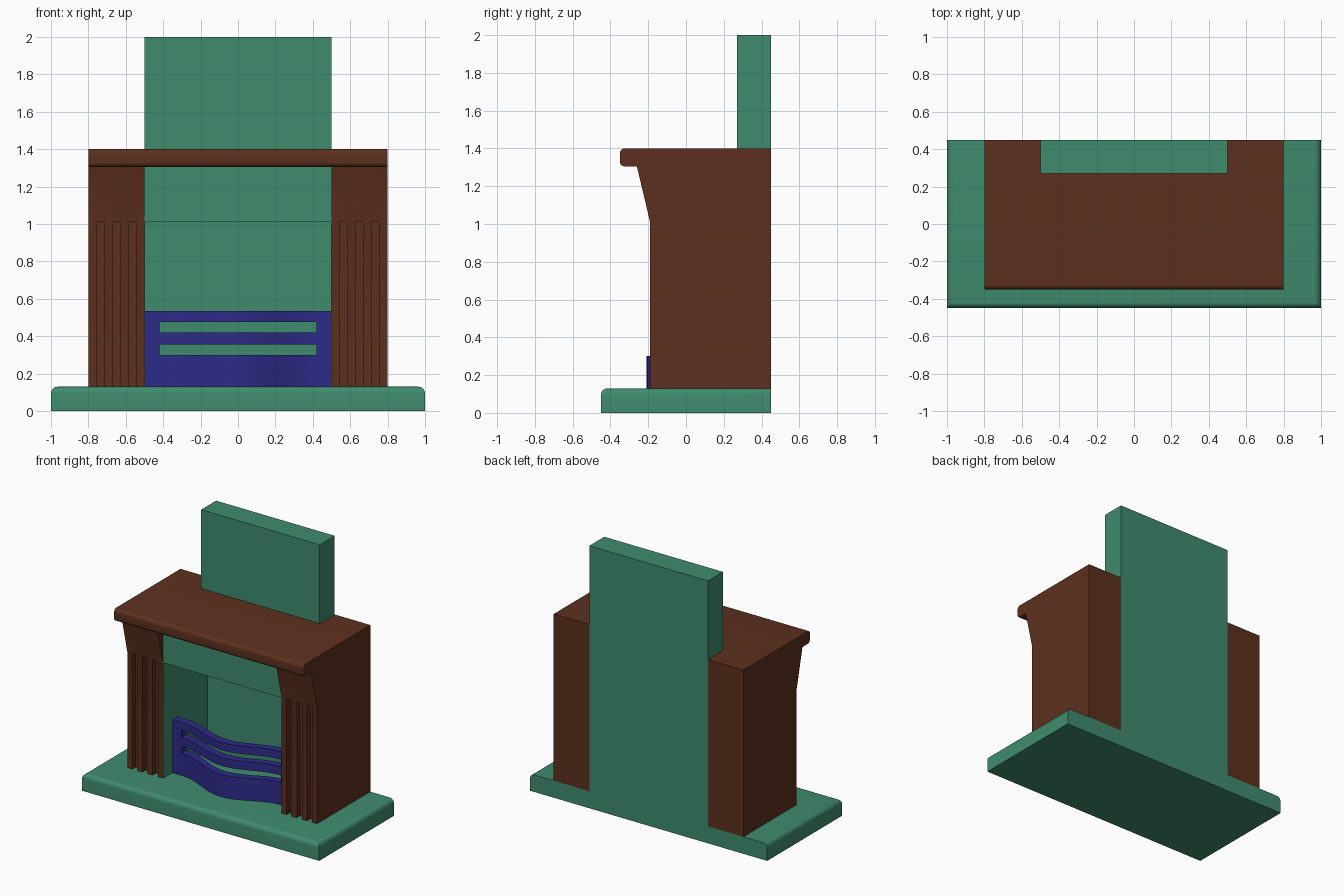
import bpy, bmesh, math

if "Cube" in bpy.data.objects:
    bpy.data.objects.remove(bpy.data.objects["Cube"])


def material(name, rgb):
    m = bpy.data.materials.new(name)
    m.diffuse_color = (*rgb, 1)
    m.use_nodes = True
    m.node_tree.nodes["Principled BSDF"].inputs["Base Color"].default_value = m.diffuse_color
    return m


STONE = material("green_stone", (0.05, 0.26, 0.155))
WOOD = material("brown_wood", (0.11, 0.03, 0.013))
IRON = material("blue_iron", (0.027, 0.023, 0.25))


def prism(bm, pts, lo, hi, axis):
    """Extrude a 2D outline along x (outline in y,z) or z (outline in x,y)."""
    def place(p, d):
        return (d, p[0], p[1]) if axis == "x" else (p[0], p[1], d)
    a = [bm.verts.new(place(p, lo)) for p in pts]
    b = [bm.verts.new(place(p, hi)) for p in pts]
    bm.faces.new(a)
    bm.faces.new(b[::-1])
    for i in range(len(pts)):
        j = (i + 1) % len(pts)
        bm.faces.new((a[j], a[i], b[i], b[j]))


def box(bm, x, y, z):
    prism(bm, [(x[0], y[0]), (x[1], y[0]), (x[1], y[1]), (x[0], y[1])], *z, "z")


def finish(bm, name, mat=None):
    bmesh.ops.recalc_face_normals(bm, faces=bm.faces[:])
    me = bpy.data.meshes.new(name)
    bm.to_mesh(me)
    bm.free()
    ob = bpy.data.objects.new(name, me)
    bpy.context.collection.objects.link(ob)
    if mat:
        me.materials.append(mat)
    return ob


def activate(ob):
    bpy.ops.object.select_all(action="DESELECT")
    ob.select_set(True)
    bpy.context.view_layer.objects.active = ob


def smooth(ob):
    activate(ob)
    bpy.ops.object.shade_smooth_by_angle(angle=math.radians(35))


def arc(cy, cz, r, start, end, n=5):
    return [(cy + r * math.cos(math.radians(start + (end - start) * i / n)),
             cz + r * math.sin(math.radians(start + (end - start) * i / n)))
            for i in range(n + 1)]


# Hearth slab, rounded along the top front and side edges
bm = bmesh.new()
box(bm, (-1, 1), (-0.45, 0.45), (0, 0.13))
edges = [e for e in bm.edges
         if all(v.co.z > 0.1 for v in e.verts) and not all(v.co.y > 0 for v in e.verts)]
bmesh.ops.bevel(bm, geom=edges, offset=0.035, segments=5, profile=0.5, affect="EDGES")
smooth(finish(bm, "hearth", STONE))

# Chimney breast, back wall and lintel share one side profile
bm = bmesh.new()
prism(bm, [(-0.19, 1.01), (0.345, 1.01), (0.345, 0.13), (0.45, 0.13), (0.45, 2),
           (0.27, 2), (0.27, 1.305), (-0.19, 1.305)], -0.5, 0.5, "x")
finish(bm, "chimney_breast", STONE)

# Thin stone lining on the sides of the fire opening
bm = bmesh.new()
for s in (-1, 1):
    box(bm, sorted((s * 0.497, s * 0.5)), (-0.189, 0.345), (0.13, 1.01))
finish(bm, "opening_lining", STONE)

# Wooden surround: legs, corbels and rounded mantel shelf in one profile
bm = bmesh.new()
profile = [(0.45, 0.13), (-0.19, 0.13), (-0.19, 1.01), (-0.26, 1.305)]
profile += arc(-0.325, 1.33, 0.025, 270, 180) + arc(-0.325, 1.375, 0.025, 180, 90)
profile += [(0.45, 1.4)]
prism(bm, profile, -0.8, 0.8, "x")
surround = finish(bm, "mantel_surround", WOOD)

# Cutters: fire opening, chimney notch, and three flutes per leg
w = 0.3 / 7
cuts = {"opening_cutter": [((-0.5, 0.5), (-0.6, 0.6), (0, 1.305))],
        "chimney_cutter": [((-0.5, 0.5), (0.27, 0.6), (1.2, 1.6))],
        "flute_cutter": [(sorted((s * (0.5 + w * k), s * (0.5 + w * (k + 1)))),
                          (-0.3, -0.15), (0, 1.01)) for s in (-1, 1) for k in (1, 3, 5)]}
for name, boxes in cuts.items():
    bm = bmesh.new()
    for b in boxes:
        box(bm, *b)
    cutter = finish(bm, name)
    cutter.hide_render = True
    mod = surround.modifiers.new(name, "BOOLEAN")
    mod.operation = "DIFFERENCE"
    mod.solver = "EXACT"
    mod.object = cutter
    activate(surround)
    bpy.ops.object.modifier_apply(modifier=name)
    bpy.data.objects.remove(cutter)
smooth(surround)


# Bowed fire grate: a deep lower plate and two bars joined by end posts
def bowed_outline(bulge, n=24, end_y=-0.08, thick=0.06):
    xs = [-0.42 + 0.84 * i / n for i in range(n + 1)]
    front = [(x, end_y - bulge * (0.5 + 0.5 * math.cos(math.pi * x / 0.42))) for x in xs]
    front = [(-0.5, end_y)] + front + [(0.5, end_y)]
    return front + [(x, y + thick) for x, y in reversed(front)]


bm = bmesh.new()
for z0, z1, bulge in ((0.13, 0.30, 0.128), (0.355, 0.42, 0.108), (0.475, 0.535, 0.108)):
    prism(bm, bowed_outline(bulge), z0, z1, "z")
for s in (-1, 1):
    for z in ((0.30, 0.355), (0.42, 0.475)):
        box(bm, sorted((s * 0.42, s * 0.5)), (-0.08, -0.02), z)
smooth(finish(bm, "fire_grate", IRON))
